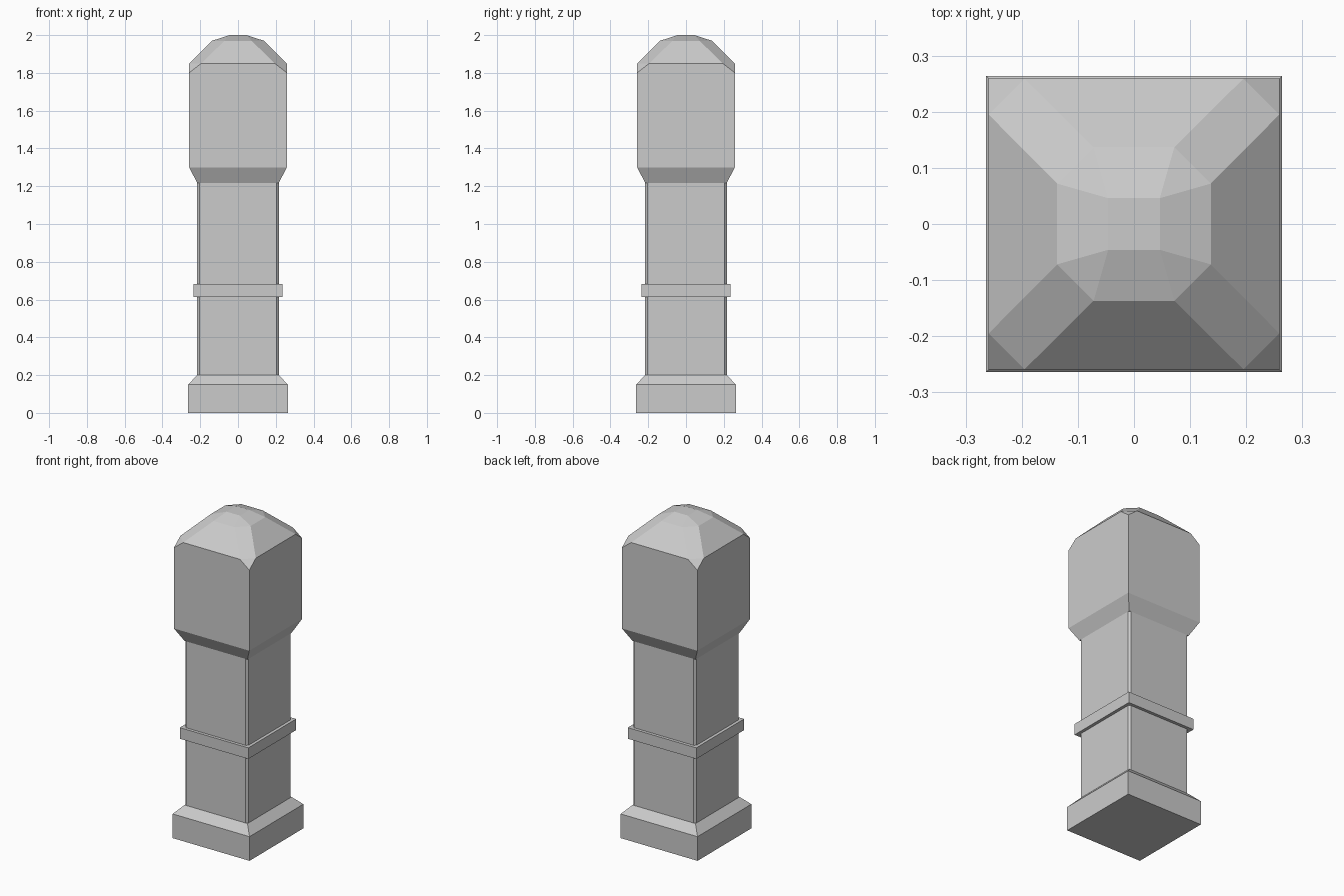
import bpy, bmesh, math

if "Cube" in bpy.data.objects:
    bpy.data.objects.remove(bpy.data.objects["Cube"])


def ring(a, b, z):
    """Points with four-way symmetry: (+-a, +-b) and (+-b, +-a) at height z."""
    return {(sx * p, sy * q, z) for p, q in ((a, b), (b, a))
            for sx in (-1, 1) for sy in (-1, 1)}


def hull(name, *rings):
    """Convex flat-faced solid through the given rings."""
    bm = bmesh.new()
    for r in rings:
        for co in sorted(ring(*r)):
            bm.verts.new(co)
    bmesh.ops.convex_hull(bm, input=bm.verts[:])
    bmesh.ops.dissolve_limit(bm, angle_limit=math.radians(1),
                             verts=bm.verts[:], edges=bm.edges[:])
    bmesh.ops.recalc_face_normals(bm, faces=bm.faces[:])
    mesh = bpy.data.meshes.new(name)
    bm.to_mesh(mesh)
    bm.free()
    obj = bpy.data.objects.new(name, mesh)
    bpy.context.collection.objects.link(obj)
    return obj


# Plinth with sloped top
hull("plinth", (0.264, 0.264, 0), (0.264, 0.264, 0.15), (0.216, 0.216, 0.20))

# Square shaft with finely chamfered corners
hull("shaft", (0.216, 0.204, 0.19), (0.216, 0.204, 1.23))

# Band around the shaft
hull("band", (0.235, 0.235, 0.613), (0.235, 0.235, 0.682))

# Head: flared underside, clipped corners, faceted dome
hull("head", (0.216, 0.216, 1.218), (0.259, 0.259, 1.30),
     (0.259, 0.259, 1.80), (0.259, 0.195, 1.85),
     (0.137, 0.072, 1.97), (0.046, 0.046, 2.0))
